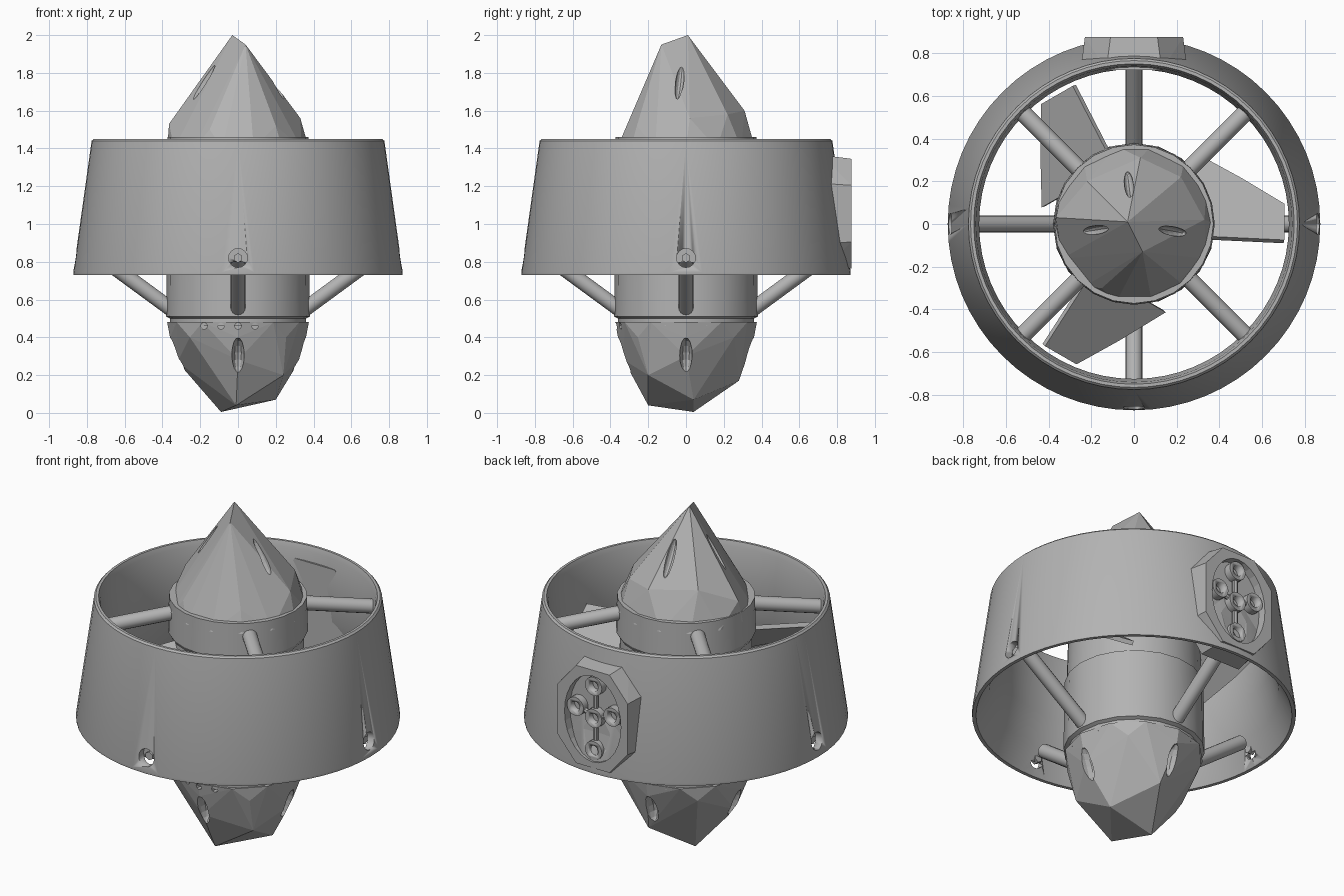
import bpy, bmesh, math
from mathutils import Vector, Matrix

cube = bpy.data.objects.get("Cube")
if cube:
    bpy.data.objects.remove(cube, do_unlink=True)

GREY = (0.45, 0.45, 0.45, 1)
grey = bpy.data.materials.new("plain_grey")
grey.use_nodes = True
grey.diffuse_color = GREY
grey.node_tree.nodes["Principled BSDF"].inputs["Base Color"].default_value = GREY


def finish(name, bm, smooth=False):
    bmesh.ops.recalc_face_normals(bm, faces=bm.faces)
    mesh = bpy.data.meshes.new(name)
    bm.to_mesh(mesh)
    bm.free()
    mesh.materials.append(grey)
    ob = bpy.data.objects.new(name, mesh)
    bpy.context.collection.objects.link(ob)
    if smooth:
        bpy.ops.object.select_all(action='DESELECT')
        ob.select_set(True)
        bpy.context.view_layer.objects.active = ob
        bpy.ops.object.shade_smooth_by_angle(angle=math.radians(30))
    return ob


def lathe(name, profile, sides, closed=False, smooth=True):
    bm = bmesh.new()
    vs = [bm.verts.new((r, 0, z)) for r, z in profile]
    pairs = list(zip(vs, vs[1:])) + ([(vs[-1], vs[0])] if closed else [])
    edges = [bm.edges.new(p) for p in pairs]
    bmesh.ops.spin(bm, geom=vs + edges, cent=(0, 0, 0), axis=(0, 0, 1),
                   angle=math.tau, steps=sides)
    bmesh.ops.remove_doubles(bm, verts=bm.verts, dist=1e-4)
    return finish(name, bm, smooth)


def ring(r, z, n):
    return [(r * math.cos(i * math.tau / n), r * math.sin(i * math.tau / n), z) for i in range(n)]


def hull(name, points):
    bm = bmesh.new()
    for p in points:
        bm.verts.new(p)
    bmesh.ops.convex_hull(bm, input=bm.verts)
    loose = [v for v in bm.verts if not v.link_faces]
    bmesh.ops.delete(bm, geom=loose, context='VERTS')
    return finish(name, bm)


def rod(name, a, b, r, sides=16):
    a, b = Vector(a), Vector(b)
    bm = bmesh.new()
    turn = (b - a).to_track_quat('Z', 'Y').to_matrix().to_4x4()
    bmesh.ops.create_cone(bm, cap_ends=True, segments=sides, radius1=r, radius2=r,
                          depth=(b - a).length, matrix=Matrix.Translation((a + b) / 2) @ turn)
    return finish(name, bm, True)


def ellipsoid(name, place, size, angle=0, tilt=0):
    bm = bmesh.new()
    m = (Matrix.Translation(place) @ Matrix.Rotation(angle, 4, 'Z')
         @ Matrix.Rotation(tilt, 4, 'Y') @ Matrix.Diagonal((*size, 1)))
    bmesh.ops.create_uvsphere(bm, u_segments=12, v_segments=8, radius=1, matrix=m)
    return finish(name, bm)


def cut(target, cutter):
    mod = target.modifiers.new("cut", 'BOOLEAN')
    mod.operation = 'DIFFERENCE'
    mod.solver = 'EXACT'
    mod.object = cutter
    cutter.hide_render = True
    bpy.context.view_layer.objects.active = target
    bpy.ops.object.modifier_apply(modifier=mod.name)
    bpy.data.objects.remove(cutter, do_unlink=True)


def polar(r, a, z):
    return (r * math.cos(a), r * math.sin(a), z)


# Flared duct, open at both ends
duct = lathe("duct", [(0.87, 0.73), (0.872, 0.745), (0.775, 1.44), (0.765, 1.45), (0.75, 1.45),
                      (0.74, 1.42), (0.725, 1.25), (0.73, 1.05), (0.78, 0.87), (0.85, 0.73)],
             64, closed=True)

# Screw holes at the foot of the duct
for k in (0, 2, 3):
    a = k * math.pi / 2
    cut(duct, rod("screw_cutter", polar(0.815, a, 0.82), polar(0.95, a, 0.82), 0.05))
    rod("screw_socket", polar(0.80, a, 0.82), polar(0.835, a, 0.82), 0.025, 6)

# Four sloping lower struts and four upper struts
for k in range(4):
    a = k * math.pi / 2
    rod("lower_strut", polar(0.30, a, 0.51), polar(0.75, a, 0.84), 0.04)
    a += math.pi / 4
    rod("upper_strut", polar(0.30, a, 1.39), polar(0.745, a, 1.33), 0.04)

# Central hub stack
lathe("upper_hub", [(0, 1.46), (0.372, 1.46), (0.378, 1.26), (0.36, 1.23), (0, 1.23)], 24)
lathe("rotor_hub", [(0, 1.25), (0.355, 1.25), (0.365, 0.9), (0, 0.9)], 24)
motor = lathe("motor_body", [(0, 0.92), (0.375, 0.92), (0.38, 0.51), (0.36, 0.5),
                             (0.36, 0.46), (0, 0.46)], 20)

# Faceted nose with slit vents
nose = hull("nose", ring(0.375, 1.4, 14) + [
    (-0.03, 0.01, 2.0), (0.04, -0.13, 1.95), (-0.365, 0.03, 1.53), (-0.22, 0.2, 1.62),
    (0.33, 0.02, 1.56), (0.2, -0.26, 1.52), (-0.15, -0.3, 1.5), (0.03, 0.31, 1.6),
    (0.22, 0.22, 1.58), (-0.18, 0.03, 1.78)])
for a in (1.7, 3.3, 6.1):
    cut(nose, ellipsoid("vent_cutter", polar(0.185, a, 1.75), (0.03, 0.022, 0.11), a, -0.6))

# Faceted tail with oval scoops
tail = hull("tail", ring(0.375, 0.48, 12) + ring(0.36, 0.4, 8) + [
    (-0.09, 0.04, 0.005), (0.2, 0.04, 0.07), (-0.01, -0.2, 0.04), (0.05, 0.28, 0.17),
    (-0.32, 0, 0.27), (0.34, 0.0, 0.3), (0, -0.33, 0.28), (0.24, -0.2, 0.2)])
for k in range(4):
    a = k * math.pi / 2
    cut(tail, ellipsoid("scoop_cutter", polar(0.34, a, 0.3), (0.07, 0.035, 0.1), a, 0.3))

# Small cooling slots around the seam
for i in range(4):
    x = -0.18 + i * 0.09
    cut(tail, rod("slot_cutter", (x, -0.5, 0.46), (x, -0.3, 0.46), 0.018, 8))

# Three pitched propeller blades
for k in range(3):
    bm = bmesh.new()
    spin = Matrix.Rotation(k * math.tau / 3, 4, 'Z')
    outline = [(0.28, -0.07, 1.22), (0.28, 0.32, 0.92), (0.50, 0.2, 0.97),
               (0.70, 0.08, 1.03), (0.70, -0.09, 1.17)]
    face = bm.faces.new([bm.verts.new(spin @ Vector(p)) for p in outline])
    bm.normal_update()
    bmesh.ops.solidify(bm, geom=[face], thickness=0.025)
    finish("propeller_blade", bm)

# Mounting pad on the back, with an oval recess
pad = hull("mounting_pad", [(sx * x, y, 1.055 + sz * z) for sx in (-1, 1) for sz in (-1, 1)
                            for x, y, z in ((0.25, 0.72, 0.16), (0.13, 0.72, 0.31),
                                            (0.23, 0.875, 0.15), (0.11, 0.875, 0.29))])
bm = bmesh.new()
oval = (Matrix.Translation((0, 0.875, 1.055)) @ Matrix.Diagonal((0.185, 1, 0.255, 1))
        @ Matrix.Rotation(math.pi / 2, 4, 'X'))
bmesh.ops.create_cone(bm, cap_ends=True, segments=28, radius1=1, radius2=1, depth=0.1, matrix=oval)
oval_cutter = finish("oval_cutter", bm)
cut(pad, oval_cutter)
cut_duct = ellipsoid("duct_relief", (0, 0.88, 1.055), (0.18, 0.055, 0.25))
cut(duct, cut_duct)

# Ring bosses joined by webs inside the recess
for x, z in ((0, 0), (0, 0.19), (0, -0.19), (-0.12, 0.04), (0.12, 0.04)):
    here = (x, 0.80, 1.055 + z)
    boss = rod("pad_boss", here, (x, 0.868, 1.055 + z), 0.055)
    cut(boss, rod("bore_cutter", (x, 0.83, 1.055 + z), (x, 0.95, 1.055 + z), 0.03))
    if x or z:
        rod("pad_web", (x * 0.7, 0.845, 1.055 + z * 0.7), (x * 0.3, 0.845, 1.055 + z * 0.3), 0.015, 8)
